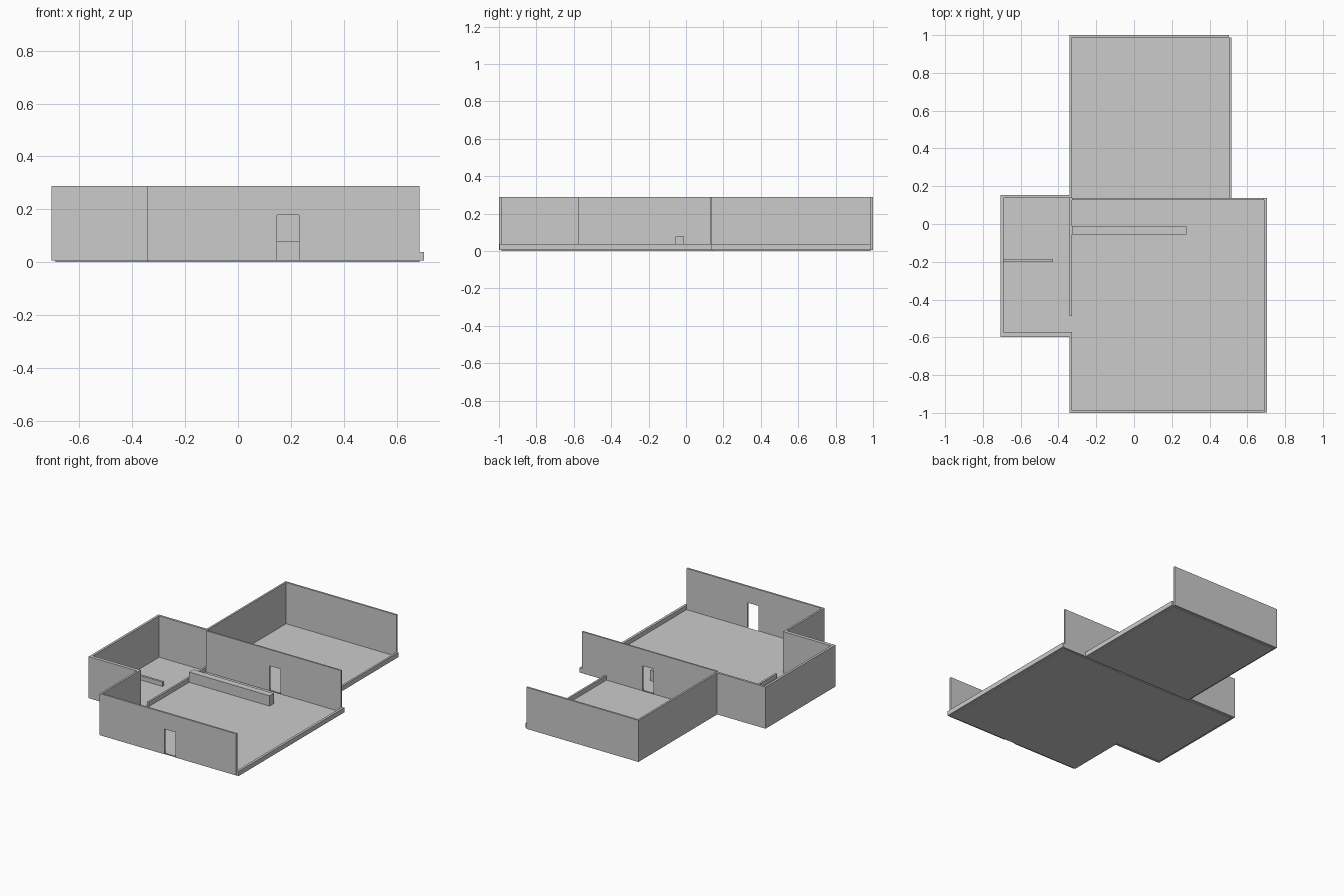
import bpy, bmesh
from mathutils import Vector

if "Cube" in bpy.data.objects:
    bpy.data.objects.remove(bpy.data.objects["Cube"])

WALL_BASE, WALL_TOP, LOW_TOP, DOOR_TOP = 0.006, 0.289, 0.038, 0.178
FLOOR_TOP = 0.008


def prism(name, outline, direction):
    """Extrude a closed 3D outline along a direction."""
    bm = bmesh.new()
    face = bm.faces.new([bm.verts.new(p) for p in outline])
    ext = bmesh.ops.extrude_face_region(bm, geom=[face], use_keep_orig=True)
    moved = [g for g in ext["geom"] if isinstance(g, bmesh.types.BMVert)]
    bmesh.ops.translate(bm, verts=moved, vec=Vector(direction))
    bmesh.ops.recalc_face_normals(bm, faces=bm.faces)
    mesh = bpy.data.meshes.new(name)
    bm.to_mesh(mesh)
    bm.free()
    obj = bpy.data.objects.new(name, mesh)
    bpy.context.collection.objects.link(obj)
    return obj


def plan(name, points, z0, z1):
    """Extrude a floor-plan outline upwards."""
    return prism(name, [(x, y, z0) for x, y in points], (0, 0, z1 - z0))


def block(name, x0, x1, y0, y1, z0, z1):
    return plan(name, [(x0, y0), (x1, y0), (x1, y1), (x0, y1)], z0, z1)


def door_wall(name, x0, x1, y0, y1):
    """Full-height wall along x with a doorway cut up from its base."""
    d0, d1 = 0.147, 0.23
    profile = [(x0, WALL_BASE), (d0, WALL_BASE), (d0, DOOR_TOP), (d1, DOOR_TOP),
               (d1, WALL_BASE), (x1, WALL_BASE), (x1, WALL_TOP), (x0, WALL_TOP)]
    return prism(name, [(x, y0, z) for x, z in profile], (0, y1 - y0, 0))


# Floors of the three rooms
block("main_floor", -0.342, 0.687, -0.987, 0.128, 0, FLOOR_TOP)
block("back_floor", -0.33, 0.502, 0.138, 0.987, 0, FLOOR_TOP)
block("side_floor", -0.69, -0.342, -0.575, 0.138, 0, FLOOR_TOP)

# Continuous full-height wall around the left and back
plan("outer_wall", [
    (-0.342, -0.987), (-0.342, -0.597), (-0.706, -0.597), (-0.706, 0.153),
    (-0.342, 0.153), (-0.342, 1), (0.502, 1), (0.502, 0.987), (-0.329, 0.987),
    (-0.329, 0.138), (-0.69, 0.138), (-0.69, -0.573), (-0.329, -0.573),
    (-0.329, -0.987)], WALL_BASE, WALL_TOP)

# Front and middle walls with doorways
door_wall("front_wall", -0.342, 0.686, -1, -0.987)
door_wall("middle_wall", -0.329, 0.687, 0.127, 0.138)

# Low walls on the open right side
block("main_low_wall", 0.687, 0.704, -0.998, 0.138, WALL_BASE, LOW_TOP)
block("back_low_wall", 0.502, 0.515, 0.138, 0.987, WALL_BASE, LOW_TOP)

# Low dividers and the counter inside
block("room_divider", -0.342, -0.329, -0.488, 0.138, WALL_BASE, LOW_TOP)
block("side_divider", -0.69, -0.428, -0.2, -0.185, WALL_BASE, LOW_TOP)
block("counter", -0.329, 0.277, -0.056, -0.011, WALL_BASE, 0.078)
